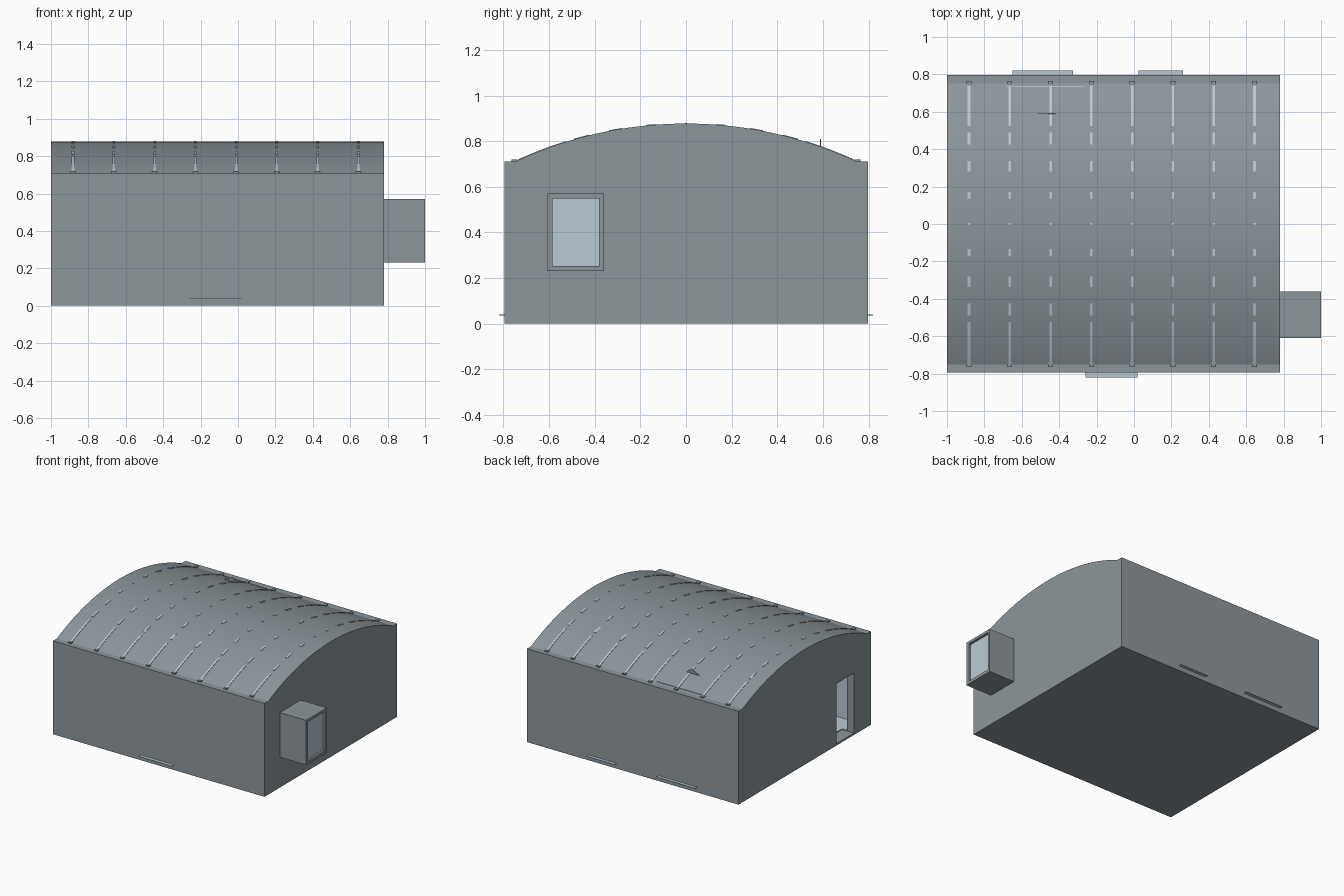
import bpy, bmesh, math

if "Cube" in bpy.data.objects:
    bpy.data.objects.remove(bpy.data.objects["Cube"])

R, HALF, EAVE, TOP = 1.768, 0.75, 0.71, 0.877   # vault radius, half span, eave and crown heights
X0, X1, Y0, Y1 = -1.0, 0.78, -0.795, 0.797
RIBS = [-0.882 + i * 0.218 for i in range(8)]


def material(name, rgb):
    m = bpy.data.materials.new(name)
    m.diffuse_color = (*rgb, 1)
    m.use_nodes = True
    m.node_tree.nodes["Principled BSDF"].inputs["Base Color"].default_value = m.diffuse_color
    return m


GREY = material("concrete grey", (0.265, 0.305, 0.33))
PALE = material("pale blue", (0.50, 0.59, 0.66))


def vault(y, off=0.0):
    """Height of the vault surface at y, moved by off along its radius."""
    return TOP - R + math.sqrt((R + off) ** 2 - y * y)


def prism(name, profile, x0, x1, mat, axis="x"):
    """Extrude a closed profile: (y, z) along x, or (x, z) along y."""
    bm = bmesh.new()
    pt = (lambda p, t: (t, p[0], p[1])) if axis == "x" else (lambda p, t: (p[0], t, p[1]))
    rings = [[bm.verts.new(pt(p, t)) for p in profile] for t in (x0, x1)]
    n = len(profile)
    bm.faces.new(rings[0])
    bm.faces.new(rings[1])
    for i in range(n):
        j = (i + 1) % n
        bm.faces.new((rings[0][i], rings[0][j], rings[1][j], rings[1][i]))
    bmesh.ops.recalc_face_normals(bm, faces=bm.faces)
    me = bpy.data.meshes.new(name)
    bm.to_mesh(me)
    bm.free()
    me.materials.append(mat)
    ob = bpy.data.objects.new(name, me)
    bpy.context.collection.objects.link(ob)
    return ob


def box(name, x0, x1, y0, y1, z0, z1, mat):
    return prism(name, [(y0, z0), (y1, z0), (y1, z1), (y0, z1)], x0, x1, mat)


def activate(ob):
    bpy.ops.object.select_all(action="DESELECT")
    ob.select_set(True)
    bpy.context.view_layer.objects.active = ob


def cut(ob, cutter):
    activate(ob)
    m = ob.modifiers.new("cut", "BOOLEAN")
    m.operation, m.solver, m.object = "DIFFERENCE", "EXACT", cutter
    m.material_mode = "TRANSFER"
    bpy.ops.object.modifier_apply(modifier=m.name)
    bpy.data.objects.remove(cutter)


def smooth(ob):
    activate(ob)
    bpy.ops.object.shade_smooth_by_angle(angle=math.radians(20))


def arch(y0, y1, off, n):
    ys = [y0 + (y1 - y0) * i / n for i in range(n + 1)]
    return [(y, vault(y, off)) for y in ys]


# Building: walls with flat ledges and a barrel vault, hollow inside
building = prism("building", [(Y1, EAVE), (Y1, 0), (Y0, 0), (Y0, EAVE)]
                 + arch(-HALF, HALF, 0, 48), X0, X1, GREY)
cut(building, prism("room_cutter", [(0.735, 0.02), (-0.735, 0.02)]
                    + arch(-0.735, 0.735, -0.06, 32), X0 + 0.06, X1 - 0.06, PALE))
cut(building, box("door_cutter", X0 - 0.05, X0 + 0.1, -0.59, -0.38, 0.015, 0.47, GREY))
smooth(building)

# Entrance box on the right with a recessed pane
entry = box("window_box", X1 - 0.005, 1.0, -0.61, -0.36, 0.23, 0.57, GREY)
cut(entry, box("pane_cutter", 0.98, 1.05, -0.585, -0.38, 0.253, 0.549, GREY))
box("window_pane", 0.975, 0.984, -0.584, -0.381, 0.254, 0.548, PALE)

# Roof ribs: arches under the vault, exposed strips above it, feet on the ledges
strips = [(0.525, 0.75), (0.425, 0.49), (0.28, 0.337), (0.133, 0.172)]
strips = strips + [(-b, -a) for a, b in strips] + [(-0.005, 0.005)]
for i, x in enumerate(RIBS):
    inner = prism(f"rib_inner_{i}", arch(-0.7, 0.7, -0.05, 24)
                  + arch(0.7, -0.7, -0.08, 24), x - 0.006, x + 0.006, PALE)
    smooth(inner)
    for k, (a, b) in enumerate(strips):
        prism(f"rib_strip_{i}_{k}", arch(a, b, 0.003, 6) + arch(b, a, -0.01, 6),
              x - 0.007, x + 0.007, PALE)
    for side in (-1, 1):
        box(f"rib_foot_{i}_{side}", x - 0.013, x + 0.013,
            side * 0.752 - 0.012, side * 0.752 + 0.012, EAVE - 0.02, EAVE + 0.009, GREY)

# Thin sills low on the front and back walls
for name, x0, x1, y0, y1 in (("front_sill", -0.26, 0.02, -0.82, -0.78),
                             ("back_sill_wide", -0.65, -0.325, 0.78, 0.82),
                             ("back_sill_narrow", 0.025, 0.262, 0.78, 0.82)):
    box(name, x0, x1, y0, y1, 0.036, 0.04, PALE)

# Thin fin and strip showing through the rear of the vault
prism("roof_fin", [(-0.56, 0.76), (-0.40, 0.76), (-0.46, 0.81)], 0.587, 0.592, GREY, axis="y")
box("roof_strip", -0.685, -0.27, 0.732, 0.737, 0.70, 0.72, PALE)
